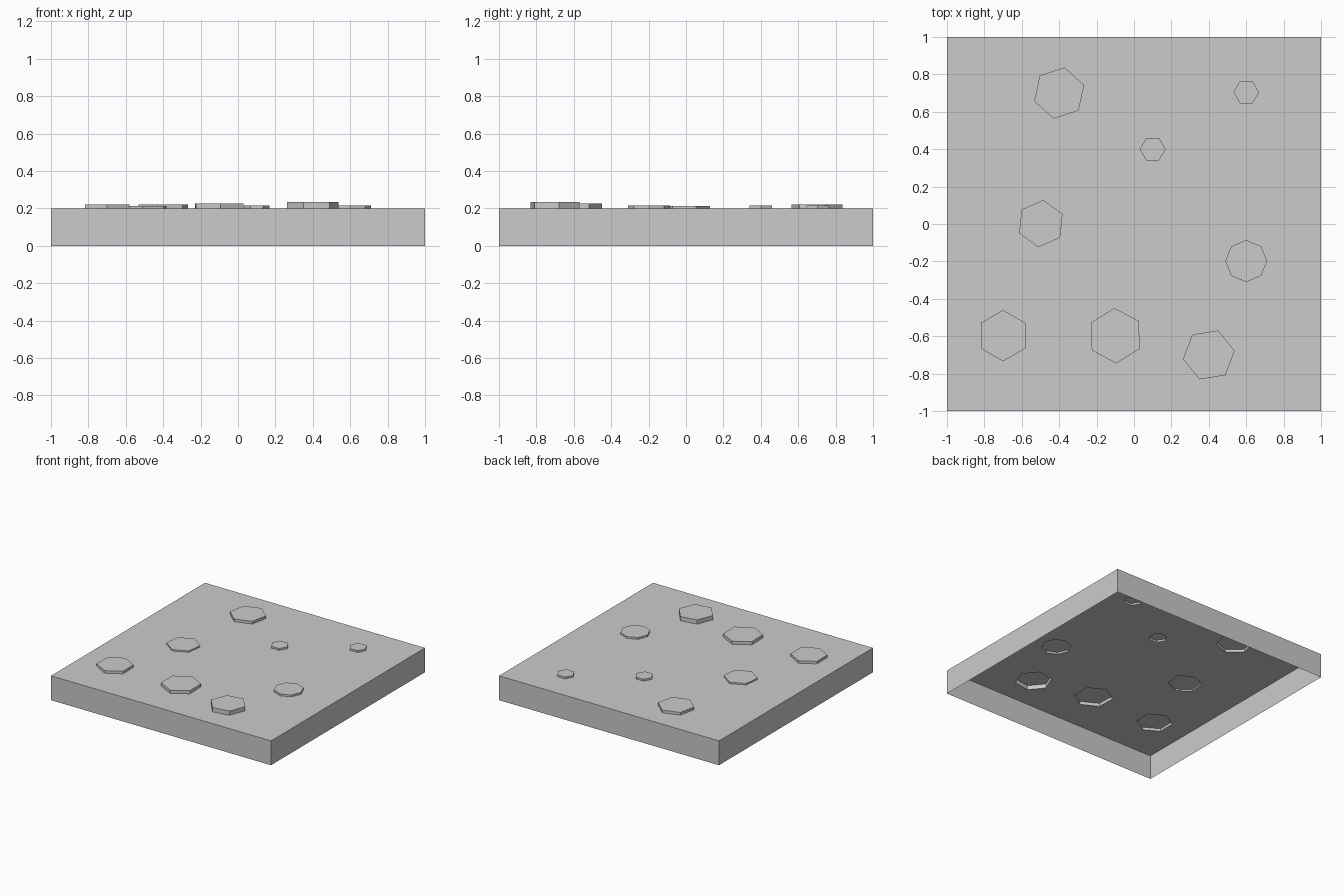
import bpy, bmesh
from math import cos, sin, radians

if "Cube" in bpy.data.objects:
    bpy.data.objects.remove(bpy.data.objects["Cube"])

TOP = 0.2
# studs: centre x, centre y, radius, sides, rotation in degrees, top height
STUDS = [
    (-0.40, 0.70, 0.14, 6, 18, 0.222),
    (0.60, 0.704, 0.068, 6, 0, 0.215),
    (0.10, 0.40, 0.069, 6, 0, 0.215),
    (-0.498, 0.002, 0.127, 6, 24, 0.212),
    (0.60, -0.198, 0.112, 8, 0, 0.215),
    (-0.70, -0.597, 0.137, 6, 30, 0.221),
    (-0.10, -0.597, 0.148, 6, 32, 0.226),
    (0.40, -0.70, 0.14, 6, 9, 0.235),
]

bm = bmesh.new()


def ring(points, z):
    """Closed loop of vertices."""
    return [bm.verts.new((x, y, z)) for x, y in points]


def edges(loop):
    return [bm.edges.new((a, b)) for a, b in zip(loop, loop[1:] + loop[:1])]


def walls(lower, upper):
    """Vertical faces between two matching loops."""
    n = len(lower)
    for i in range(n):
        j = (i + 1) % n
        bm.faces.new((lower[i], lower[j], upper[j], upper[i]))


# top sheet, filled around the stud outlines
square = [(-1, -1), (1, -1), (1, 1), (-1, 1)]
rim = ring(square, TOP)
outline = edges(rim)
stud_rings = []
for x, y, r, n, rot, h in STUDS:
    pts = [(x + r * cos(radians(rot + 360 * i / n)),
            y + r * sin(radians(rot + 360 * i / n))) for i in range(n)]
    base = ring(pts, TOP)
    outline += edges(base)
    stud_rings.append((base, pts, h))
bmesh.ops.triangle_fill(bm, edges=outline, use_beauty=True,
                        use_dissolve=False, normal=(0, 0, 1))

# hollow raised studs
for base, pts, h in stud_rings:
    cap = ring(pts, h)
    walls(base, cap)
    bm.faces.new(cap)

# side skirt, open underneath
walls(ring(square, 0), rim)

bmesh.ops.recalc_face_normals(bm, faces=bm.faces)
sheet_up = sum(f.normal.z for f in bm.faces)
if sheet_up < 0:
    bmesh.ops.reverse_faces(bm, faces=bm.faces)

mesh = bpy.data.meshes.new("studded_slab")
bm.to_mesh(mesh)
bm.free()
slab = bpy.data.objects.new("studded_slab", mesh)
bpy.context.collection.objects.link(slab)
